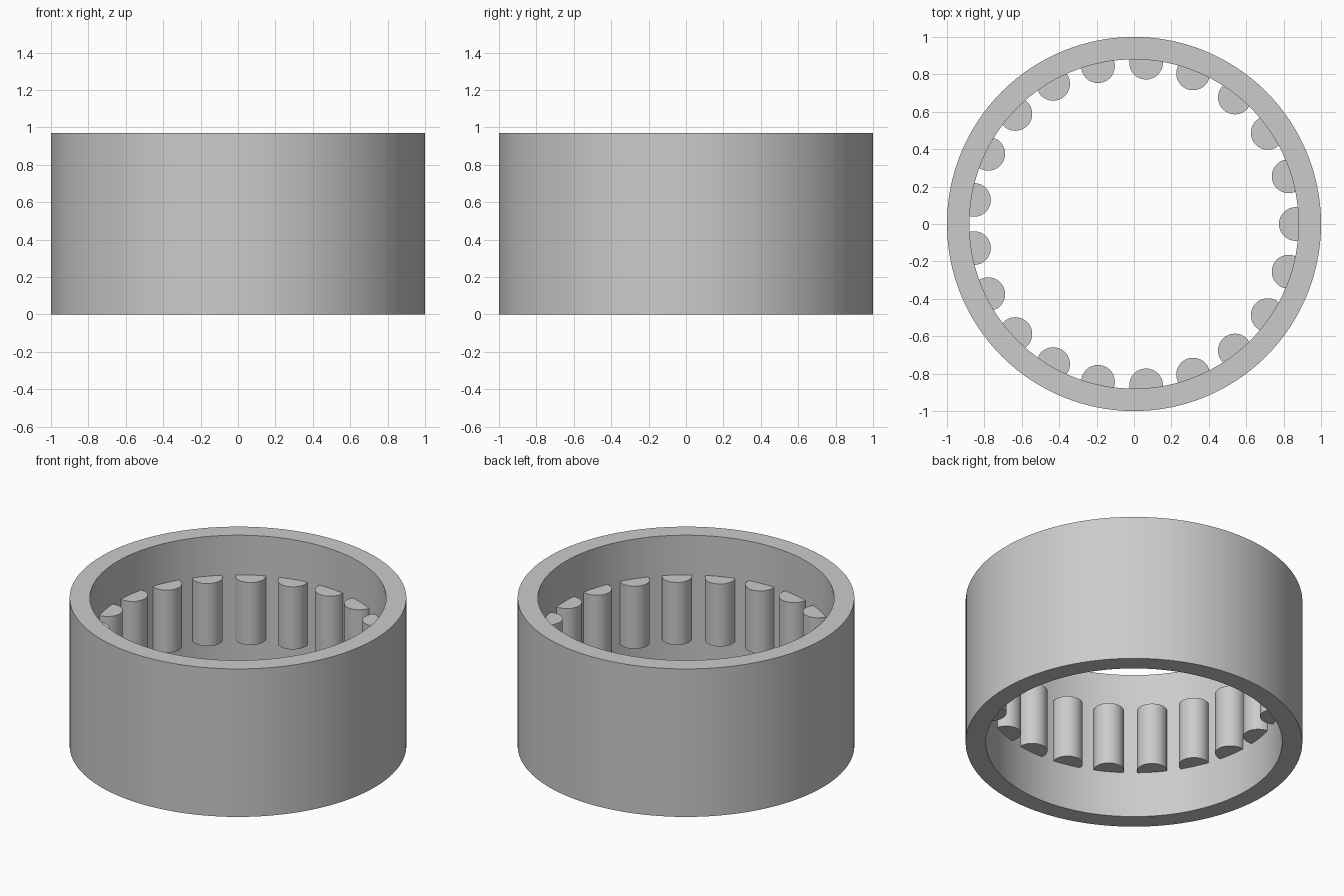
import bpy
import bmesh
import math

cube = bpy.data.objects.get("Cube")
if cube:
    bpy.data.objects.remove(cube, do_unlink=True)

HEIGHT = 0.97
OUTER, INNER = 1.0, 0.88
ROLLERS = 21
ROLLER_RADIUS, ROLLER_RING = 0.09, 0.865
ROLLER_BOTTOM, ROLLER_TOP = 0.30, 0.71

steel = bpy.data.materials.new("light grey steel")
steel.use_nodes = True
colour = (0.6, 0.6, 0.6, 1.0)
steel.diffuse_color = colour
steel.node_tree.nodes["Principled BSDF"].inputs["Base Color"].default_value = colour


def finish(obj):
    obj.data.materials.append(steel)
    bpy.ops.object.select_all(action="DESELECT")
    obj.select_set(True)
    bpy.context.view_layer.objects.active = obj
    bpy.ops.object.shade_smooth_by_angle(angle=math.radians(30))


# Outer shell: a rectangular wall section spun into an open ring
bm = bmesh.new()
section = [(INNER, 0), (OUTER, 0), (OUTER, HEIGHT), (INNER, HEIGHT)]
verts = [bm.verts.new((r, 0, z)) for r, z in section]
edges = [bm.edges.new((verts[i], verts[(i + 1) % 4])) for i in range(4)]
bmesh.ops.spin(bm, geom=verts + edges, cent=(0, 0, 0), axis=(0, 0, 1),
               angle=math.tau, steps=128, use_merge=True)
bmesh.ops.remove_doubles(bm, verts=bm.verts, dist=0.0001)
bmesh.ops.recalc_face_normals(bm, faces=bm.faces)
mesh = bpy.data.meshes.new("outer_ring")
bm.to_mesh(mesh)
bm.free()
ring = bpy.data.objects.new("outer_ring", mesh)
bpy.context.collection.objects.link(ring)
finish(ring)

# Rollers: evenly spaced pins partly sunk into the inner wall
for i in range(ROLLERS):
    a = math.tau * i / ROLLERS
    bpy.ops.mesh.primitive_cylinder_add(
        vertices=48, radius=ROLLER_RADIUS, depth=ROLLER_TOP - ROLLER_BOTTOM,
        location=(ROLLER_RING * math.cos(a), ROLLER_RING * math.sin(a),
                  (ROLLER_TOP + ROLLER_BOTTOM) / 2))
    roller = bpy.context.object
    roller.name = f"roller_{i + 1}"
    finish(roller)
